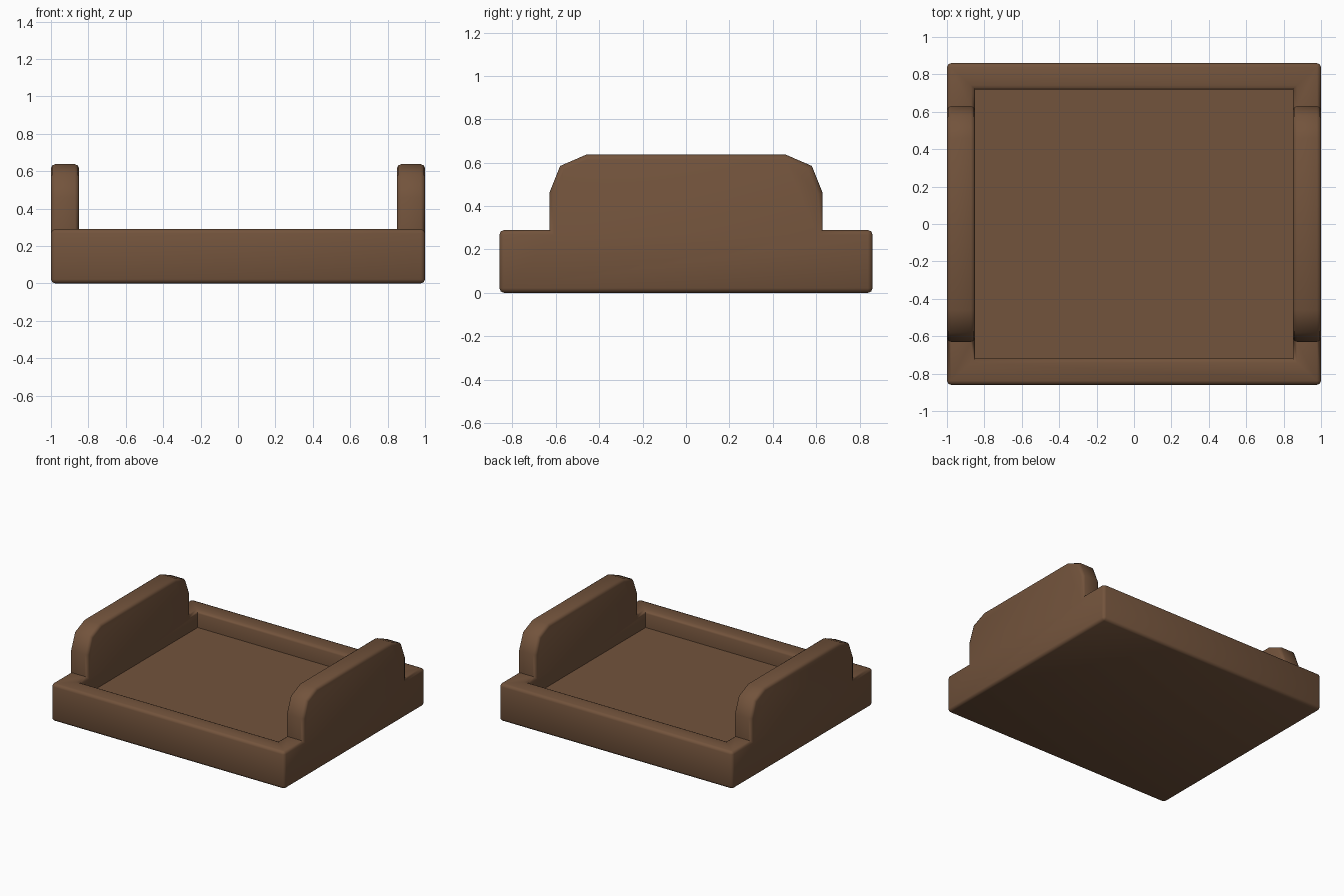
import bpy, bmesh, math

if "Cube" in bpy.data.objects:
    bpy.data.objects.remove(bpy.data.objects["Cube"])

wood = bpy.data.materials.new("brown wood")
wood.diffuse_color = (0.17, 0.087, 0.045, 1)
wood.use_nodes = True
wood.node_tree.nodes["Principled BSDF"].inputs["Base Color"].default_value = wood.diffuse_color

HX, HY, RIM_Z, FLOOR_Z = 1.0, 0.86, 0.29, 0.16
INX, INY, WALL_Y = 0.85, 0.72, 0.63

bm = bmesh.new()

# Base block
bmesh.ops.create_cube(bm, size=1)
for v in bm.verts:
    v.co = (v.co.x * 2 * HX, v.co.y * 2 * HY, (v.co.z + 0.5) * RIM_Z)

# Sunken floor inside an even rim
top = max(bm.faces, key=lambda f: f.calc_center_median().z)
bmesh.ops.inset_individual(bm, faces=[top], thickness=0.1)
for v in top.verts:
    v.co.x = math.copysign(INX, v.co.x)
    v.co.y = math.copysign(INY, v.co.y)
floor = bmesh.ops.extrude_discrete_faces(bm, faces=[top])["faces"][0]
for v in floor.verts:
    v.co.z = FLOOR_Z

# Cut the rim where the side walls start and end
for y in (-WALL_Y, WALL_Y):
    bmesh.ops.bisect_plane(bm, geom=bm.verts[:] + bm.edges[:] + bm.faces[:],
                           plane_co=(0, y, 0), plane_no=(0, 1, 0))

# Raise both side walls in steps, narrowing towards the top
walls = [f for f in bm.faces
         if abs(f.calc_center_median().z - RIM_Z) < 0.001
         and abs(f.calc_center_median().x) > INX
         and abs(f.calc_center_median().y) < 0.1]
for y, z in ((0.63, 0.46), (0.58, 0.585), (0.46, 0.637)):
    walls = bmesh.ops.extrude_discrete_faces(bm, faces=walls)["faces"]
    for f in walls:
        for v in f.verts:
            v.co.y = math.copysign(y, v.co.y)
            v.co.z = z

# Merge flat areas, then soften the outward square edges
bmesh.ops.remove_doubles(bm, verts=bm.verts, dist=0.0005)
bmesh.ops.dissolve_limit(bm, angle_limit=math.radians(2),
                         verts=bm.verts, edges=bm.edges)
bmesh.ops.recalc_face_normals(bm, faces=bm.faces)
corners = [e for e in bm.edges if len(e.link_faces) == 2
           and e.calc_face_angle_signed() > math.radians(50)]
bmesh.ops.bevel(bm, geom=corners, offset=0.022, offset_type='OFFSET',
                segments=2, profile=0.5, affect='EDGES', clamp_overlap=True)

mesh = bpy.data.meshes.new("tray")
bm.to_mesh(mesh)
bm.free()
mesh.materials.append(wood)
tray = bpy.data.objects.new("tray", mesh)
bpy.context.collection.objects.link(tray)

bpy.context.view_layer.objects.active = tray
tray.select_set(True)
bpy.ops.object.shade_smooth_by_angle(angle=math.radians(50))
